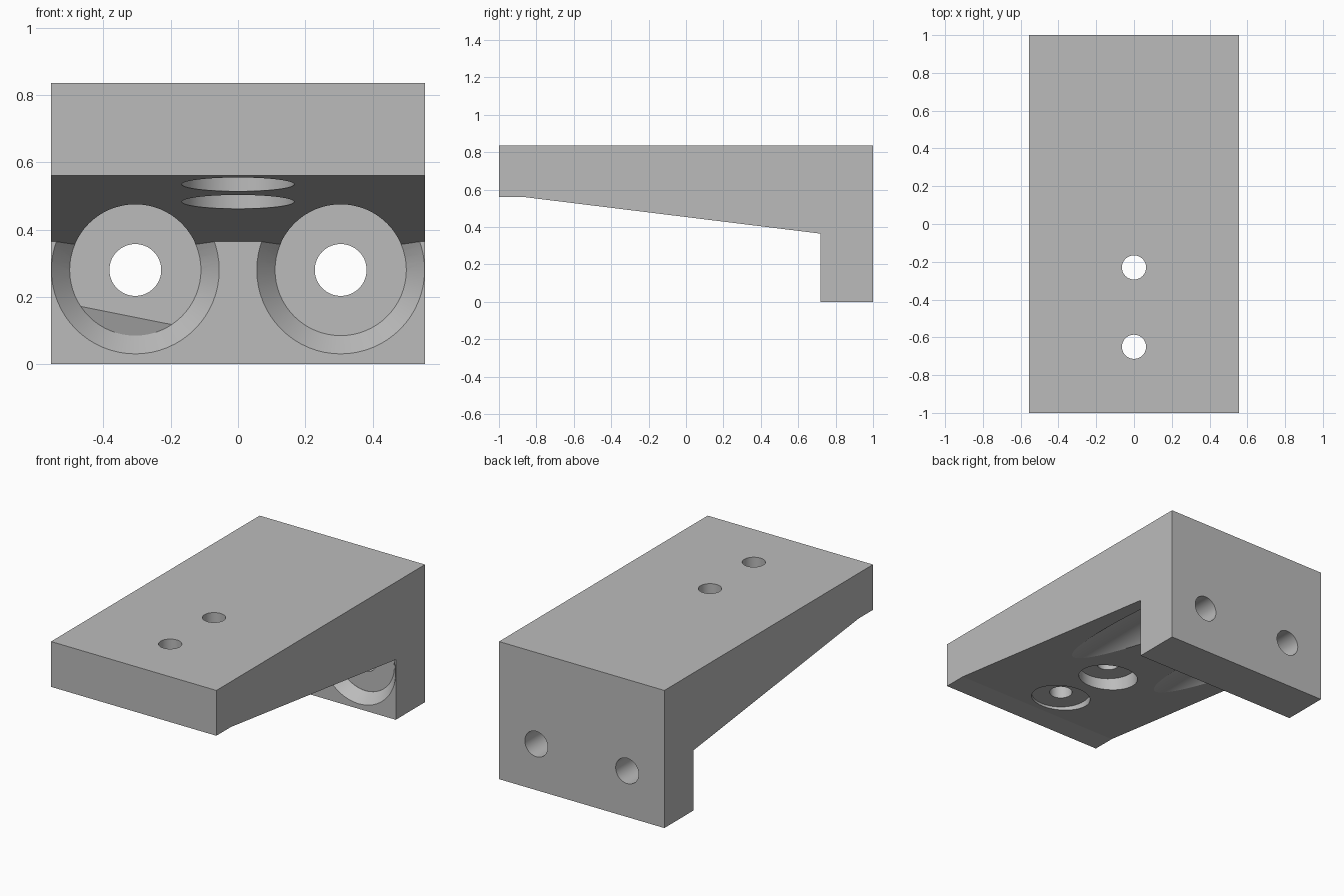
import bpy, bmesh, math
from mathutils import Matrix, Vector

cube = bpy.data.objects.get("Cube")
if cube:
    bpy.data.objects.remove(cube, do_unlink=True)

HALF_W, TOP, LEG_Y = 0.555, 0.835, 0.72
SLOPE_START, SLOPE_END = Vector((0, -0.86, 0.56)), Vector((0, LEG_Y, 0.365))

grey = bpy.data.materials.new("plain grey")
grey.use_nodes = True
grey.diffuse_color = (0.5, 0.5, 0.5, 1)
grey.node_tree.nodes["Principled BSDF"].inputs["Base Color"].default_value = grey.diffuse_color


def to_object(name, bm):
    bmesh.ops.recalc_face_normals(bm, faces=bm.faces)
    mesh = bpy.data.meshes.new(name)
    bm.to_mesh(mesh)
    bm.free()
    mesh.materials.append(grey)
    obj = bpy.data.objects.new(name, mesh)
    bpy.context.collection.objects.link(obj)
    return obj


def round_cutter(start, end, r1, r2):
    """Cylinder or cone running from start to end."""
    start, end = Vector(start), Vector(end)
    axis = end - start
    turn = axis.to_track_quat('Z', 'Y').to_matrix().to_4x4()
    bm = bmesh.new()
    bmesh.ops.create_cone(bm, cap_ends=True, segments=64, radius1=r1, radius2=r2,
                          depth=axis.length,
                          matrix=Matrix.Translation((start + end) / 2) @ turn)
    return bm


# Bracket body: side profile extruded across the width
profile = [(-1, TOP), (-1, 0.56), SLOPE_START.yz, SLOPE_END.yz,
           (LEG_Y, 0), (1, 0), (1, TOP)]
bm = bmesh.new()
face = bm.faces.new([bm.verts.new((-HALF_W, y, z)) for y, z in profile])
extruded = bmesh.ops.extrude_face_region(bm, geom=[face])["geom"]
bmesh.ops.translate(bm, vec=(2 * HALF_W, 0, 0),
                    verts=[v for v in extruded if isinstance(v, bmesh.types.BMVert)])
body = to_object("bracket_body", bm)

cutters = []

# Vertical screw holes, counterbored from the sloping underside
for y in (-0.65, -0.23):
    cutters.append(round_cutter((0, y, 0.2), (0, y, 0.57), 0.167, 0.167))
    cutters.append(round_cutter((0, y, 0.4), (0, y, 1), 0.064, 0.064))

# Leg screw holes: flared recess, tool channel and through hole
normal = Vector((0, SLOPE_START.z - SLOPE_END.z, SLOPE_END.y - SLOPE_START.y)).normalized()
for x in (-0.305, 0.305):
    flare = round_cutter((x, LEG_Y - 0.02, 0.28), (x, 0.785, 0.28), 0.266, 0.195)
    bmesh.ops.bisect_plane(flare, geom=flare.verts[:] + flare.edges[:] + flare.faces[:],
                           plane_co=SLOPE_END - normal * 0.001, plane_no=normal,
                           clear_outer=True)
    bmesh.ops.holes_fill(flare, edges=[e for e in flare.edges if e.is_boundary], sides=0)
    cutters.append(flare)
    cutters.append(round_cutter((x, -0.5, 0.28), (x, 0.786, 0.28), 0.195, 0.195))
    cutters.append(round_cutter((x, 0.6, 0.28), (x, 1.2, 0.28), 0.077, 0.077))

# Apply the cuts one after another
bpy.ops.object.select_all(action='DESELECT')
bpy.context.view_layer.objects.active = body
body.select_set(True)
for cutter_bm in cutters:
    cutter = to_object("hole_cutter", cutter_bm)
    cutter.hide_render = True
    cut = body.modifiers.new("hole", 'BOOLEAN')
    cut.operation, cut.solver, cut.object = 'DIFFERENCE', 'EXACT', cutter
    bpy.ops.object.modifier_apply(modifier=cut.name)
    bpy.data.objects.remove(cutter, do_unlink=True)

bpy.ops.object.shade_smooth_by_angle(angle=math.radians(6.5))
